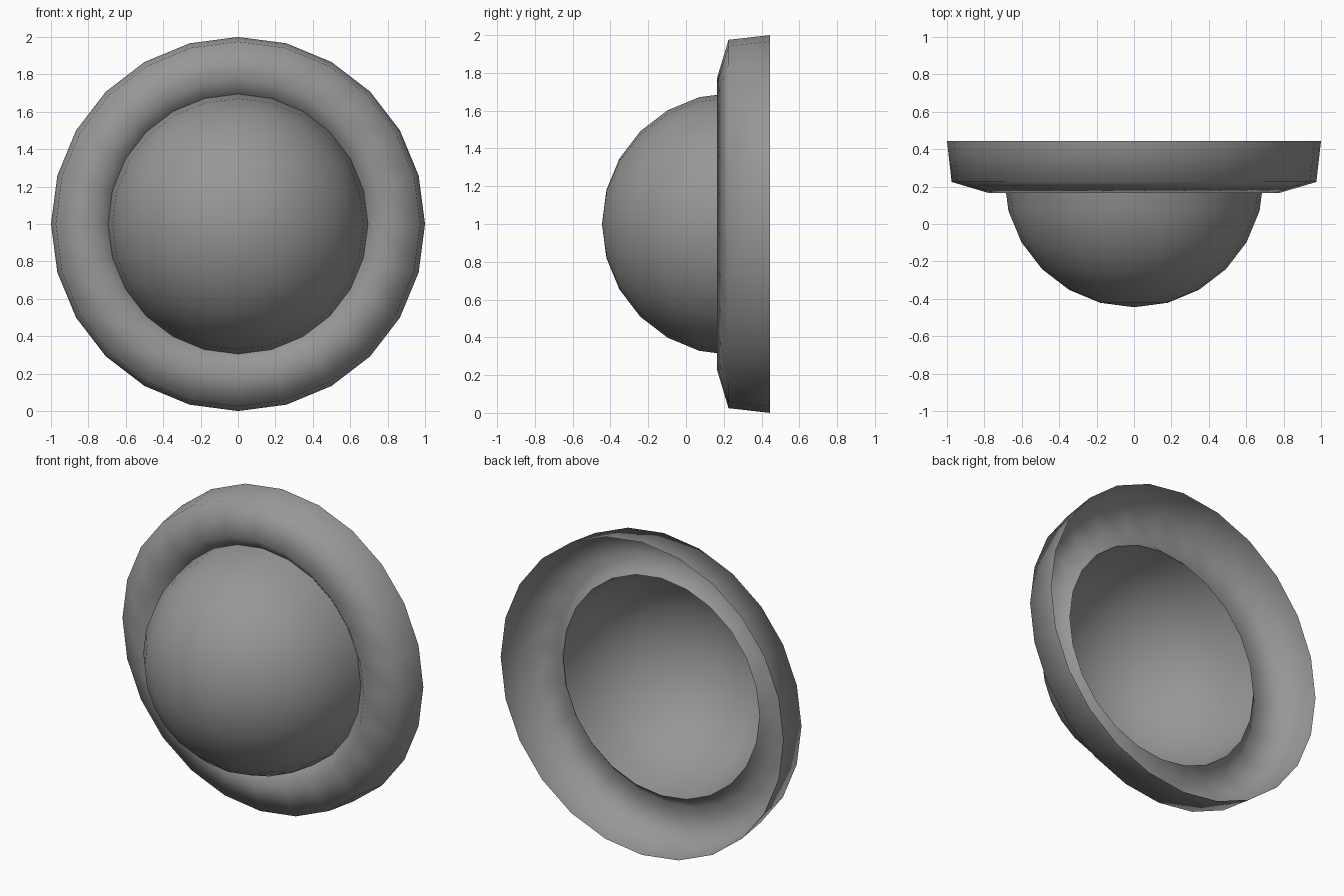
import bpy, bmesh, math

if "Cube" in bpy.data.objects:
    bpy.data.objects.remove(bpy.data.objects["Cube"])

SIDES = 24
CENTRE_Z = 1.0

# dark grey for both parts
grey = bpy.data.materials.new("dark_grey")
grey.diffuse_color = (0.31, 0.31, 0.31, 1)
grey.use_nodes = True
grey.node_tree.nodes["Principled BSDF"].inputs["Base Color"].default_value = grey.diffuse_color


def lathe(name, profile):
    """Revolve (radius, y) points about the y axis; a zero radius makes a pole."""
    bm = bmesh.new()
    rings = []
    for r, y in profile:
        if r < 1e-6:
            rings.append([bm.verts.new((0, y, CENTRE_Z))] * SIDES)
            continue
        rings.append([bm.verts.new((r * math.sin(2 * math.pi * i / SIDES), y,
                                    CENTRE_Z + r * math.cos(2 * math.pi * i / SIDES)))
                      for i in range(SIDES)])
    for a, b in zip(rings, rings[1:]):
        for i in range(SIDES):
            j = (i + 1) % SIDES
            corners = list(dict.fromkeys((a[i], b[i], b[j], a[j])))
            face = bm.faces.new(corners)
            face.smooth = True
    # point the open shell's normals to the front / outside
    bm.normal_update()
    if sum(f.normal.y * f.calc_area() for f in bm.faces) > 0:
        bmesh.ops.reverse_faces(bm, faces=bm.faces[:])
    mesh = bpy.data.meshes.new(name)
    bm.to_mesh(mesh)
    bm.free()
    mesh.materials.append(grey)
    obj = bpy.data.objects.new(name, mesh)
    bpy.context.collection.objects.link(obj)
    return obj


# hollow half-sphere dome, open at the back
R, DOME_Y = 0.695, 0.25
dome_profile = [(R * math.sin(math.radians(a)), DOME_Y - R * math.cos(math.radians(a)))
                for a in range(0, 91, 15)]
lathe("dome", dome_profile)

# curled brim around the dome, open at the back
lathe("brim", [(R, DOME_Y), (0.775, 0.165), (0.975, 0.225), (1.0, 0.445)])
